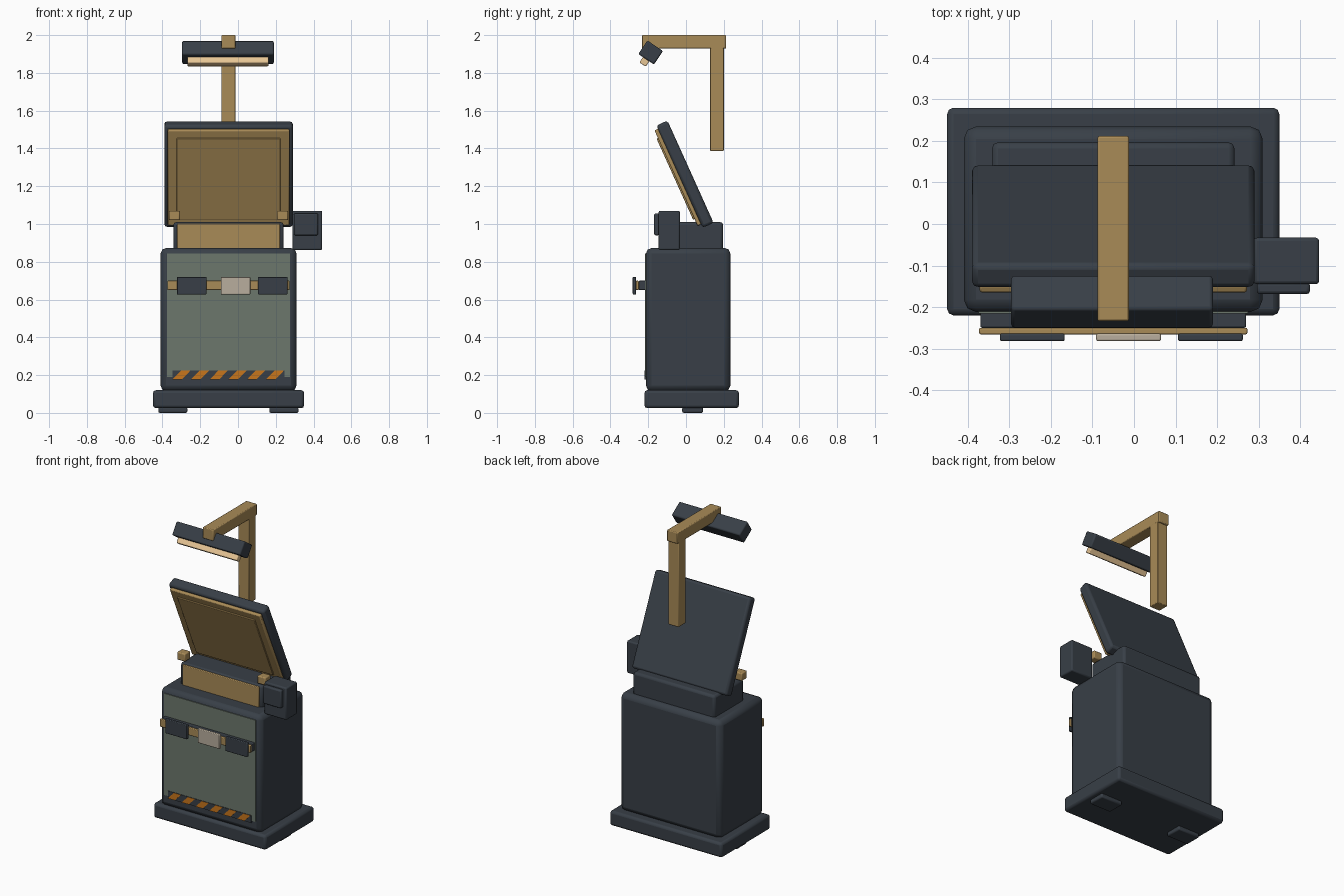
import bpy, bmesh, math
from mathutils import Matrix

cube = bpy.data.objects.get("Cube")
if cube:
    bpy.data.objects.remove(cube, do_unlink=True)


def material(name, hex_colour):
    def linear(i):
        c = int(hex_colour[i:i + 2], 16) / 255
        return c / 12.92 if c <= 0.04045 else ((c + 0.055) / 1.055) ** 2.4
    col = (linear(0), linear(2), linear(4), 1)
    m = bpy.data.materials.new(name)
    m.use_nodes = True
    m.diffuse_color = col
    m.node_tree.nodes["Principled BSDF"].inputs["Base Color"].default_value = col
    return m


DARK = material("dark slate", "383f47")
GOLD = material("brass", "a98b57")
GREEN = material("grey green", "6c776c")
BEIGE = material("pale beige", "b9ae9d")
ORANGE = material("warning orange", "c8761c")
LIGHT = material("lamp cream", "ecca98")

MID = -0.05  # centre line of the cabinet


def finish(name, bm, mat, bevel=0.0, segments=2):
    mesh = bpy.data.meshes.new(name)
    bm.to_mesh(mesh)
    bm.free()
    mesh.materials.append(mat)
    ob = bpy.data.objects.new(name, mesh)
    bpy.context.collection.objects.link(ob)
    if bevel:
        mod = ob.modifiers.new("soft edges", "BEVEL")
        mod.width, mod.segments = bevel, segments
    bpy.ops.object.select_all(action="DESELECT")
    ob.select_set(True)
    bpy.context.view_layer.objects.active = ob
    bpy.ops.object.shade_smooth_by_angle(angle=math.radians(35))
    return ob


def box(name, mat, x, y, z, bevel=0.0, frame=None):
    """Box from (min, max) ranges, optionally placed by a tilted frame."""
    bm = bmesh.new()
    bmesh.ops.create_cube(bm, size=1)
    for v in bm.verts:
        v.co = [r[0] + (c + 0.5) * (r[1] - r[0]) for c, r in zip(v.co, (x, y, z))]
    ob = finish(name, bm, mat, bevel)
    if frame:
        ob.matrix_world = frame
    return ob


def tilted(x, y, z, degrees):
    return Matrix.Translation((x, y, z)) @ Matrix.Rotation(math.radians(degrees), 4, "X")


def across(half):
    return (MID - half, MID + half)


# Plinth and feet
box("plinth", DARK, across(0.4), (-0.22, 0.28), (0.025, 0.12), 0.015)
for side, cx in (("right", -0.345), ("left", 0.243)):
    box(side + "_foot", DARK, (cx - 0.077, cx + 0.077), (-0.02, 0.09), (0, 0.03), 0.008)

# Cabinet with front panel
box("cabinet", DARK, across(0.36), (-0.212, 0.235), (0.115, 0.873), 0.03)
box("front_panel", GREEN, across(0.325), (-0.216, -0.2), (0.19, 0.845))

# Warning strip with slanted stripes
box("warning_strip", DARK, across(0.297), (-0.219, -0.21), (0.177, 0.225))
bm = bmesh.new()
STRIPES, PITCH, LEAN = 6, 0.099, 0.045
for i in range(STRIPES):
    x = MID - 0.297 + i * PITCH
    loop = ((x, 0.178), (x + 0.05, 0.178), (x + 0.05 + LEAN, 0.224), (x + LEAN, 0.224))
    face = bm.faces.new([bm.verts.new((px, -0.221, pz)) for px, pz in loop])
    out = bmesh.ops.extrude_face_region(bm, geom=[face])
    for v in out["geom"]:
        if isinstance(v, bmesh.types.BMVert):
            v.co.y += 0.004
bmesh.ops.recalc_face_normals(bm, faces=bm.faces)
finish("warning_stripes", bm, ORANGE)

# Rail with three tags
box("rail_backing", DARK, across(0.32), (-0.25, -0.2), (0.65, 0.7), 0.004)
box("rail", GOLD, across(0.323), (-0.266, -0.25), (0.65, 0.7), 0.004)
for name, mat, cx in (("right_tag", DARK, -0.245), ("middle_tag", BEIGE, -0.013),
                      ("left_tag", DARK, 0.184)):
    box(name, mat, (cx - 0.078, cx + 0.078), (-0.282, -0.264), (0.627, 0.72), 0.004)

# Neck block with brass face
box("neck", DARK, across(0.292), (-0.1, 0.197), (0.85, 1.01), 0.015)
box("neck_face", GOLD, across(0.273), (-0.108, -0.09), (0.86, 1.002), 0.004)
for side, cx in (("right", -0.337), ("left", 0.236)):
    box(side + "_hinge", GOLD, (cx - 0.029, cx + 0.029), (-0.1, -0.045), (1.02, 1.07), 0.006)

# Open lid: tilted slab with a brass lining
lid = tilted(MID, 0.117, 0.993, 24.3)
box("lid", DARK, (-0.34, 0.34), (-0.032, 0.032), (0, 0.594), 0.014, lid)
box("lid_lining", GOLD, (-0.322, 0.322), (-0.052, -0.03), (0.02, 0.575), 0.006, lid)
box("lid_inner_panel", GOLD, (-0.275, 0.275), (-0.06, -0.05), (0.06, 0.53), 0.003, lid)

# Control box on the side
box("control_box", DARK, (0.288, 0.446), (-0.145, -0.033), (0.862, 1.07), 0.008)
box("control_button", DARK, (0.296, 0.424), (-0.169, -0.14), (0.94, 1.056), 0.008)

# Lamp post, arm and head
box("lamp_post", GOLD, across(0.037), (0.128, 0.2), (1.387, 1.94), 0.004)
box("lamp_arm", GOLD, across(0.038), (-0.234, 0.212), (1.928, 2.0), 0.005)
head = tilted(MID - 0.003, -0.187, 1.908, -34)
box("lamp_head", DARK, (-0.243, 0.243), (-0.05, 0.05), (-0.043, 0.043), 0.008, head)
box("lamp_tube", LIGHT, (-0.215, 0.215), (-0.02, 0.02), (-0.077, -0.04), 0.005, head)
